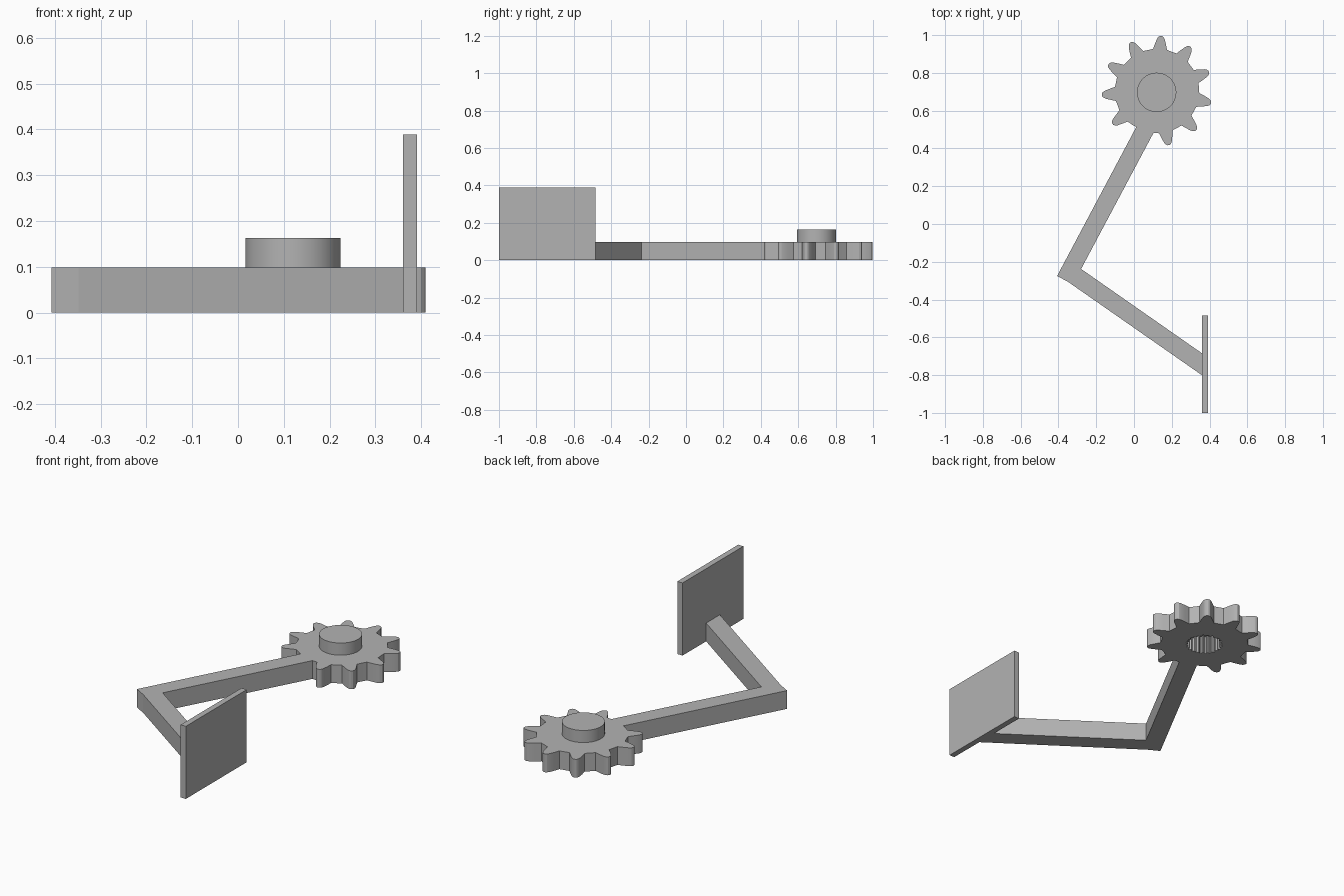
import bpy, bmesh
from math import cos, sin, radians, tau
from mathutils import Vector

cube = bpy.data.objects.get("Cube")
if cube:
    bpy.data.objects.remove(cube)

grey = bpy.data.materials.new("plain grey")
grey.use_nodes = True
GREY = (0.45, 0.45, 0.45, 1)
grey.diffuse_color = GREY
grey.node_tree.nodes["Principled BSDF"].inputs["Base Color"].default_value = GREY

CENTRE = Vector((0.122, 0.704))
THICK = 0.098


def prism(name, outline, z0, z1):
    """Extrude a closed 2D outline from z0 to z1."""
    bm = bmesh.new()
    face = bm.faces.new([bm.verts.new((x, y, z0)) for x, y in outline])
    top = bmesh.ops.extrude_face_region(bm, geom=[face])["geom"]
    bmesh.ops.translate(bm, vec=(0, 0, z1 - z0),
                        verts=[v for v in top if isinstance(v, bmesh.types.BMVert)])
    bmesh.ops.recalc_face_normals(bm, faces=bm.faces)
    mesh = bpy.data.meshes.new(name)
    bm.to_mesh(mesh)
    bm.free()
    mesh.materials.append(grey)
    obj = bpy.data.objects.new(name, mesh)
    bpy.context.collection.objects.link(obj)
    return obj


def smooth(obj, angle):
    bpy.ops.object.select_all(action="DESELECT")
    obj.select_set(True)
    bpy.context.view_layer.objects.active = obj
    bpy.ops.object.shade_smooth_by_angle(angle=radians(angle))


def ring(centre, radius, count):
    return [centre + radius * Vector((cos(tau * i / count), sin(tau * i / count)))
            for i in range(count)]


# Gear outline: eleven rounded teeth, the one at the arm left out
TEETH, ROOT, FIRST = 11, 0.222, 85.8
flank = [(0.221, 0.037), (0.25, 0.029), (0.275, 0.021), (0.287, 0.014), (0.293, 0.005)]
profile = [(r, -w) for r, w in flank] + [(r, w) for r, w in reversed(flank)]
outline = []
for i in range(TEETH):
    a = radians(FIRST) + tau * i / TEETH
    out, side = Vector((cos(a), sin(a))), Vector((-sin(a), cos(a)))
    if i != 5:
        outline += [CENTRE + out * r + side * w for r, w in profile]
    else:
        outline.append(CENTRE + out * ROOT)
    b = a + tau / TEETH / 2
    outline.append(CENTRE + ROOT * Vector((cos(b), sin(b))))
gear = prism("gear", outline, 0, THICK)

# Splined socket cut up through the gear
SPLINES = 24
socket = []
for i in range(SPLINES * 4):
    a = tau * i / (SPLINES * 4)
    r = 0.094 if i % 4 < 2 else 0.084
    socket.append(CENTRE + r * Vector((cos(a), sin(a))))
cutter = prism("socket_cutter", socket, -0.05, THICK + 0.05)
cutter.hide_render = True
cutter.hide_viewport = True
cut = gear.modifiers.new("socket", "BOOLEAN")
cut.operation = "DIFFERENCE"
cut.solver = "EXACT"
cut.object = cutter
smooth(gear, 25)

# Round boss that closes the socket
boss = prism("boss", ring(Vector((0.12, 0.697)), 0.104, 64), THICK - 0.001, 0.163)
smooth(boss, 30)

# Bent arm from the gear to the plate
prism("bent_arm", [(0.025, 0.538), (-0.407, -0.275), (-0.348, -0.307), (0.362, -0.802),
                   (0.362, -0.686), (-0.28, -0.238), (0.118, 0.51)], 0, THICK)

# Upright end plate
prism("end_plate", [(0.36, -1), (0.391, -1), (0.391, -0.485), (0.36, -0.485)], 0, 0.389)
